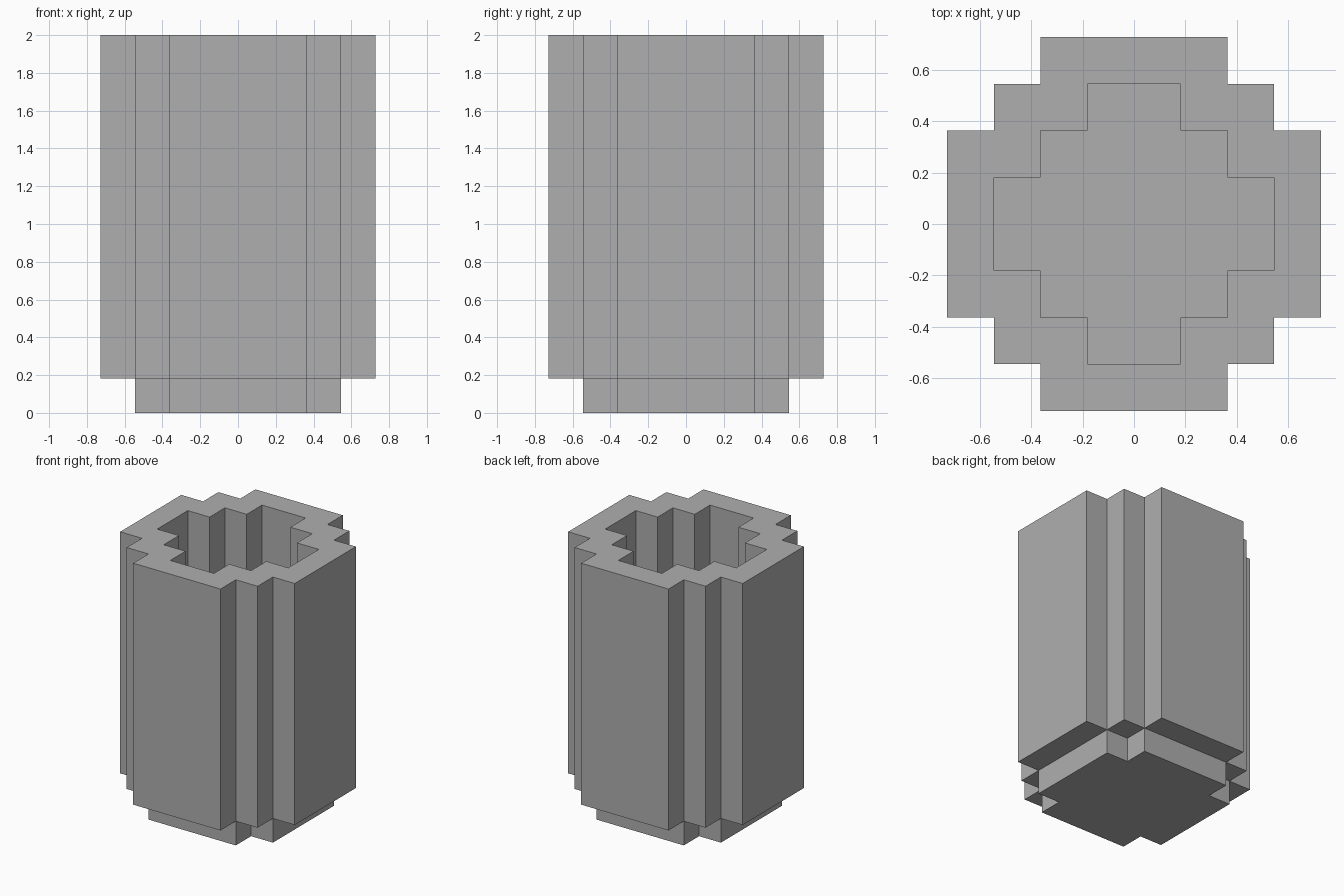
import bpy
import bmesh

cube = bpy.data.objects.get("Cube")
if cube:
    bpy.data.objects.remove(cube, do_unlink=True)

U = 2 / 11  # one grid step: the wall thickness and the step size

grey = bpy.data.materials.new("mid grey")
grey.use_nodes = True
GREY = (0.43, 0.43, 0.43, 1)
grey.diffuse_color = GREY
grey.node_tree.nodes["Principled BSDF"].inputs["Base Color"].default_value = GREY


def stepped_outline(corner):
    """Turn one corner's staircase through four quarter turns."""
    pts = list(corner)
    outline = []
    for _ in range(4):
        outline += pts
        pts = [(-y, x) for x, y in pts]
    return [(x * U, y * U) for x, y in outline]


def ring(bm, outline, z):
    return [bm.verts.new((x, y, z)) for x, y in outline]


def bridge(bm, a, b):
    """Join two rings that have the same number of corners."""
    n = len(a)
    for i in range(n):
        j = (i + 1) % n
        bm.faces.new((a[i], a[j], b[j], b[i]))


def finish(bm, name):
    bmesh.ops.recalc_face_normals(bm, faces=bm.faces)
    mesh = bpy.data.meshes.new(name)
    bm.to_mesh(mesh)
    bm.free()
    mesh.materials.append(grey)
    obj = bpy.data.objects.new(name, mesh)
    bpy.context.collection.objects.link(obj)


OUTER = stepped_outline([(4, 2), (3, 2), (3, 3), (2, 3), (2, 4)])
INNER = stepped_outline([(3, 1), (2, 1), (2, 2), (1, 2), (1, 3)])
BASE = stepped_outline([(3, 2), (2, 2), (2, 3)])

# Hollow wall with stepped corners, open at the top
bm = bmesh.new()
out_low, out_top = ring(bm, OUTER, U), ring(bm, OUTER, 2)
in_low, in_top = ring(bm, INNER, U), ring(bm, INNER, 2)
bridge(bm, out_low, out_top)
bridge(bm, in_low, in_top)
bridge(bm, out_top, in_top)
bridge(bm, out_low, in_low)
finish(bm, "stepped_wall")

# Cross-shaped base slab, whose top is the floor of the hollow
bm = bmesh.new()
low, top = ring(bm, BASE, 0), ring(bm, BASE, U)
bridge(bm, low, top)
bm.faces.new(low)
bm.faces.new(top)
finish(bm, "base_slab")
